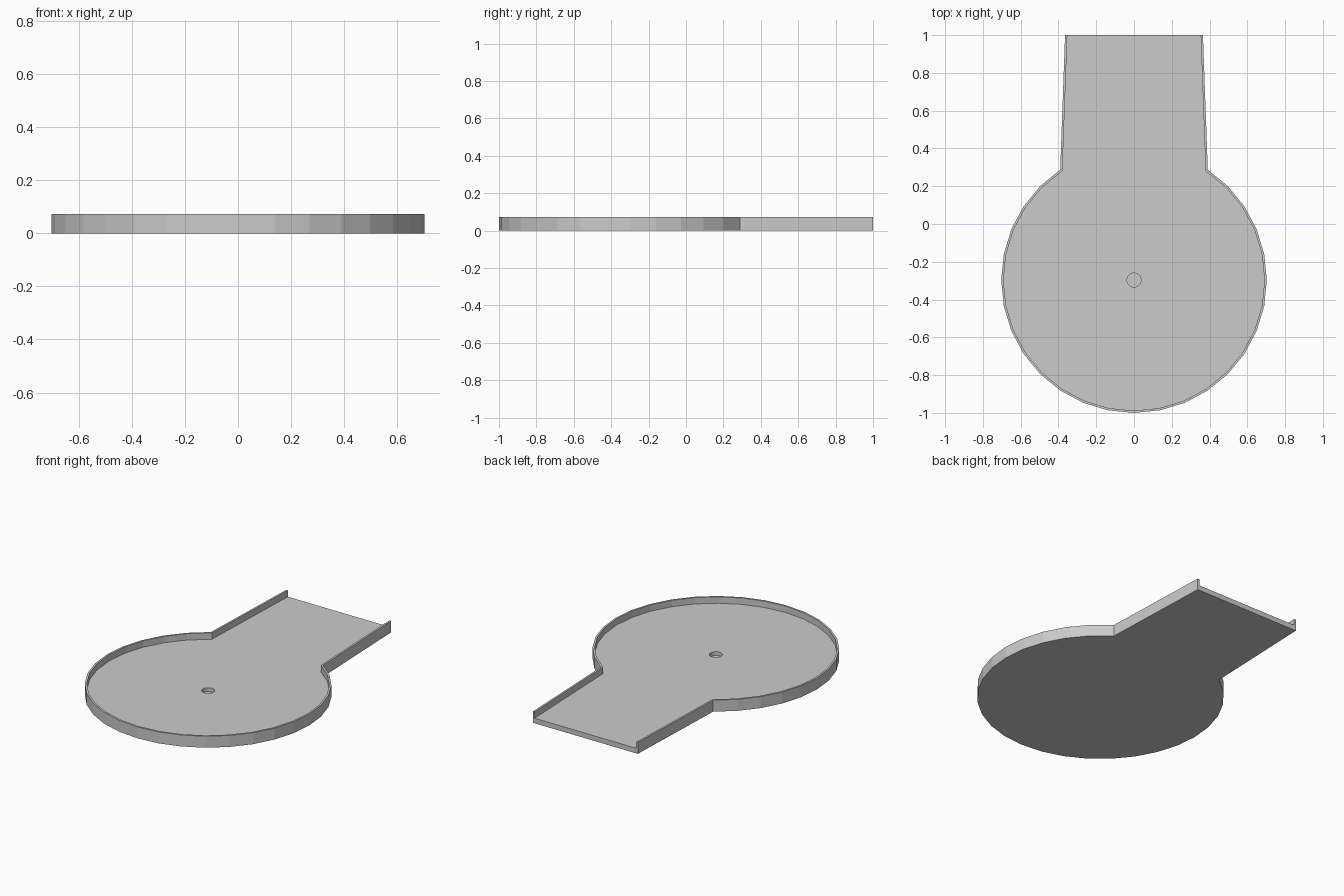
import bpy, bmesh
from math import sin, cos, radians

if "Cube" in bpy.data.objects:
    bpy.data.objects.remove(bpy.data.objects["Cube"])

R, CY = 0.703, -0.297          # round pan radius and centre
H, FLOOR, WALL = 0.072, 0.032, 0.012
STEP = 11.25                   # 32-sided circle


def outline(radius, corner, end_half):
    """Open keyhole path: right neck end, round the pan, left neck end."""
    right = [(end_half, 1.0), corner]
    arc = [(radius * cos(radians(a)), CY + radius * sin(radians(a)))
           for a in (STEP * i for i in range(4, -29, -1))
           if -236 < a < 46][:25]
    arc = [p for i, p in enumerate(arc)]
    left = [(-corner[0], corner[1]), (-end_half, 1.0)]
    return right + arc + left


outer = outline(R, (0.3906, 0.2876), 0.365)
inner = outline(R - WALL, (0.379, 0.281), 0.365 - WALL)

# Tray: floor, raised rim, open neck end
bm = bmesh.new()
rings = [[bm.verts.new((x, y, z)) for x, y in path]
         for path, z in ((outer, 0), (outer, H), (inner, H), (inner, FLOOR))]
for a, b in zip(rings, rings[1:]):
    for i in range(len(a) - 1):
        bm.faces.new((a[i], a[i + 1], b[i + 1], b[i]))
bm.faces.new(rings[0])
bm.faces.new(rings[3])
bm.faces.new([r[0] for r in rings] + [r[-1] for r in reversed(rings)])
bmesh.ops.recalc_face_normals(bm, faces=bm.faces)
mesh = bpy.data.meshes.new("tray")
bm.to_mesh(mesh)
bm.free()
tray = bpy.data.objects.new("tray", mesh)
bpy.context.collection.objects.link(tray)

# Blind centre hole in the floor
DEPTH = 0.024
bpy.ops.mesh.primitive_cylinder_add(vertices=32, radius=0.037, depth=0.1,
                                    location=(0, CY, FLOOR - DEPTH + 0.05))
cutter = bpy.context.object
cutter.name = "hole_cutter"
cutter.hide_render = True
mod = tray.modifiers.new("centre_hole", 'BOOLEAN')
mod.operation = 'DIFFERENCE'
mod.solver = 'EXACT'
mod.object = cutter
bpy.context.view_layer.objects.active = tray
bpy.ops.object.modifier_apply(modifier=mod.name)
bpy.data.objects.remove(cutter)
